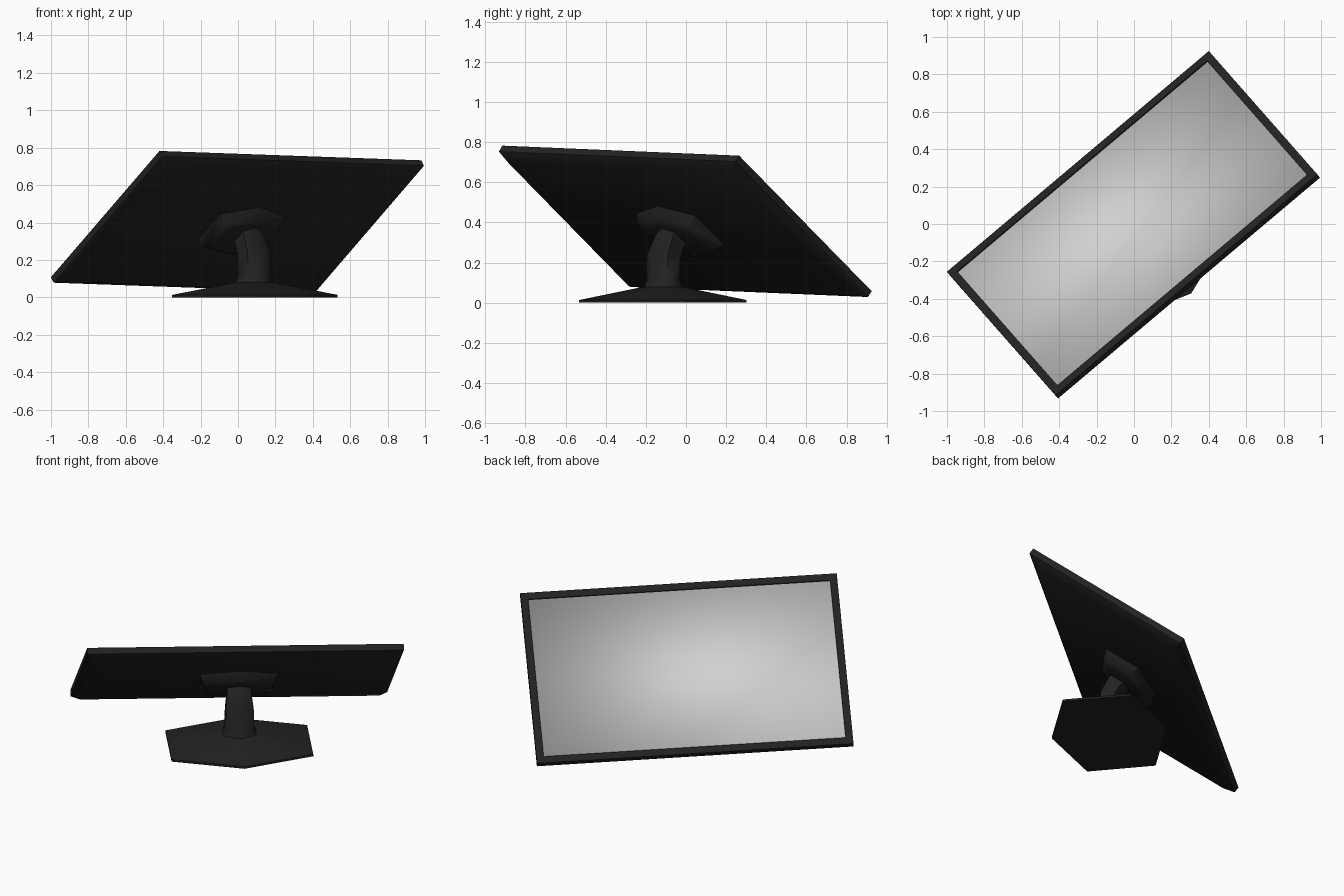
import bpy, bmesh, math
from mathutils import Matrix, Vector

if "Cube" in bpy.data.objects:
    bpy.data.objects.remove(bpy.data.objects["Cube"], do_unlink=True)


def material(name, color):
    mat = bpy.data.materials.new(name)
    mat.use_nodes = True
    mat.diffuse_color = color
    bsdf = next(n for n in mat.node_tree.nodes if n.type == "BSDF_PRINCIPLED")
    bsdf.inputs["Base Color"].default_value = color
    bsdf.inputs["Roughness"].default_value = 0.6
    return mat


black = material("black plastic", (0.016, 0.016, 0.016, 1))
grey = material("light grey screen", (0.64, 0.64, 0.64, 1))


def rectangle(half_w, half_h, z):
    return [Vector((x * half_w, y * half_h, z))
            for x, y in ((1, -1), (1, 1), (-1, 1), (-1, -1))]


def hexagon(half_w, side, half_d, z, shift=0, slope=0):
    """Stretched hexagon, moved along y and tilted about x."""
    outline = ((half_w, -side), (half_w, side), (0, half_d),
               (-half_w, side), (-half_w, -side), (0, -half_d))
    return [Vector((x, y + shift, z + slope * y)) for x, y in outline]


def loft(name, rings, matrix, first_cap=True, last_cap=True, angle=None):
    """Skin counter-clockwise rings, from the lowest upwards."""
    bm = bmesh.new()
    loops = [[bm.verts.new(p) for p in ring] for ring in rings]
    for low, high in zip(loops, loops[1:]):
        for i in range(len(low)):
            j = (i + 1) % len(low)
            bm.faces.new((low[i], low[j], high[j], high[i]))
    if first_cap:
        bm.faces.new(loops[0][::-1])
    if last_cap:
        bm.faces.new(loops[-1])
    mesh = bpy.data.meshes.new(name)
    bm.to_mesh(mesh)
    bm.free()
    mesh.transform(matrix)
    mesh.materials.append(black)
    obj = bpy.data.objects.new(name, mesh)
    bpy.context.collection.objects.link(obj)
    bpy.ops.object.select_all(action="DESELECT")
    obj.select_set(True)
    bpy.context.view_layer.objects.active = obj
    if angle:
        bpy.ops.object.shade_smooth_by_angle(angle=math.radians(angle))
    else:
        bpy.ops.object.shade_smooth()
    return obj


# Tilted panel frame: width, height and outward screen direction
across = Vector((1.40, 1.18, -0.05)).normalized()
up = Vector((0.58, -0.66, 0.675))
# The screen looks up and away, so its local up runs down the panel
down = (-up + across * up.dot(across)).normalized()
out = across.cross(down)
panel = Matrix((across, down, out)).transposed().to_4x4()
panel.translation = (-0.01, 0.005, 0.42)

W, H, BEZEL = 0.916, 0.554, 0.042
inner = (W - BEZEL, H - BEZEL)

# Housing with a chamfered back and a flat bezel
loft("monitor_housing", [
    rectangle(W - 0.05, H - 0.05, -0.068),
    rectangle(W, H, -0.037),
    rectangle(W, H, 0),
    rectangle(*inner, 0),
], panel, last_cap=False, angle=40)

# Recessed screen with a dark rim
screen = loft("screen", [rectangle(*inner, 0), rectangle(*inner, -0.012)],
              panel, first_cap=False)
screen.data.materials.append(grey)
for face in screen.data.polygons:
    face.material_index = int(face.normal.dot(out) > 0.9)

# Hexagonal mount on the back
loft("rear_mount", [
    hexagon(0.17, 0.075, 0.12, -0.138),
    hexagon(0.20, 0.10, 0.155, -0.122),
    hexagon(0.23, 0.12, 0.19, -0.066),
], panel, angle=50)

# Foot and bent stem, turned with the panel
stand = (Matrix.Translation((0.09, -0.115, 0))
         @ Matrix.Rotation(math.atan2(across.y, across.x), 4, "Z"))
loft("foot", [
    hexagon(0.41, 0.20, 0.335, 0),
    hexagon(0.41, 0.20, 0.335, 0.013),
    hexagon(0.09, 0.045, 0.085, 0.08),
], stand, angle=40)
loft("stem", [
    hexagon(0.10, 0.05, 0.095, 0.07),
    hexagon(0.083, 0.042, 0.078, 0.11),
    hexagon(0.08, 0.04, 0.073, 0.23, 0.005, -0.3),
    hexagon(0.068, 0.035, 0.06, 0.31, 0.045, -0.77),
    hexagon(0.068, 0.035, 0.06, 0.36, 0.08, -0.77),
], stand, angle=65)
